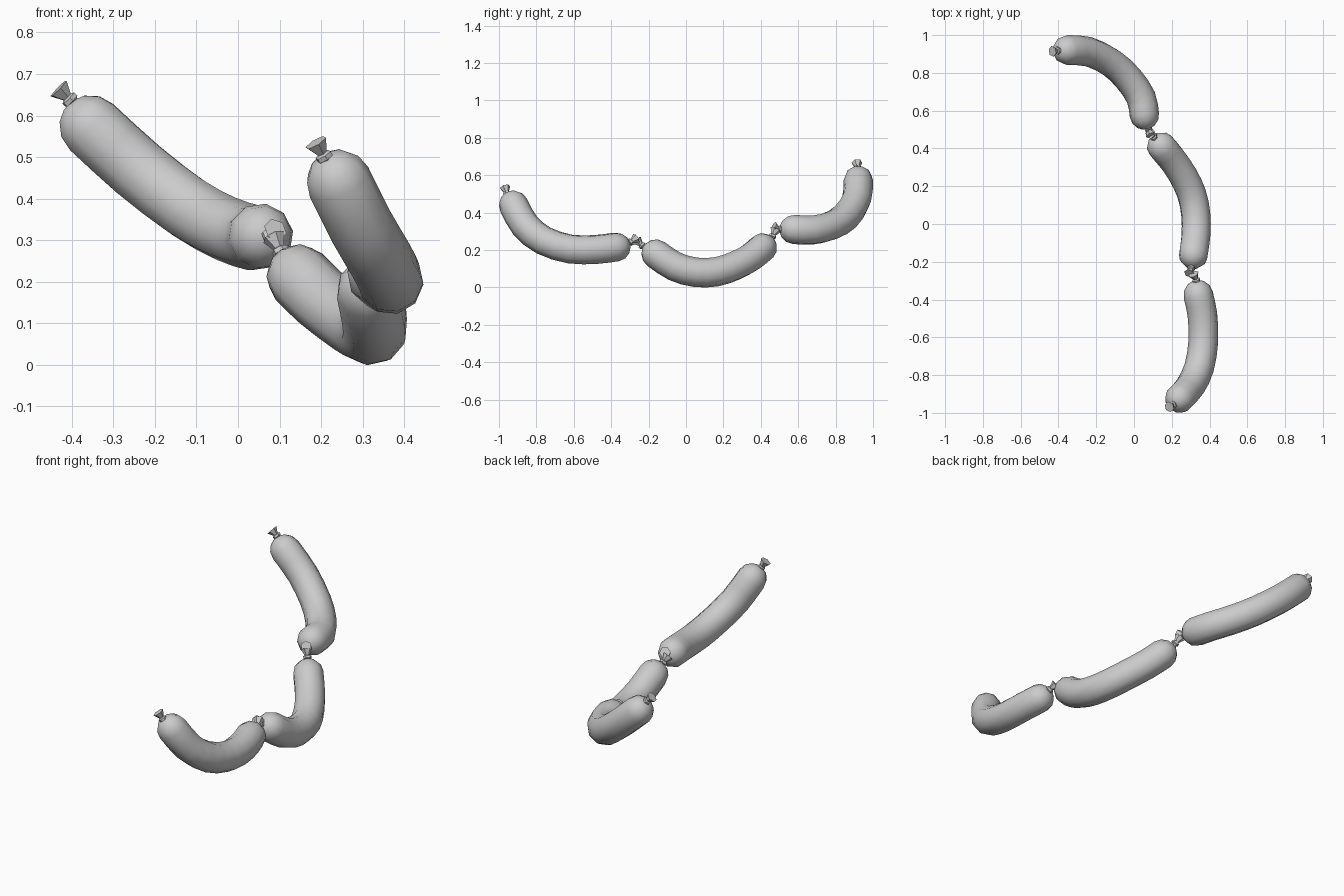
import bpy, bmesh, math
from mathutils import Vector, Quaternion

if "Cube" in bpy.data.objects:
    bpy.data.objects.remove(bpy.data.objects["Cube"])

R = 0.079      # sausage radius
SIDES = 10


def loft(name, rings, sides):
    """rings: list of (centre, direction, radius); capped tube with transported frames"""
    bm = bmesh.new()
    d0 = rings[0][1].normalized()
    side = d0.orthogonal().normalized()
    prev = None
    for c, d, r in rings:
        d = d.normalized()
        side = (d0.rotation_difference(d) @ side).normalized()
        d0 = d
        up = d.cross(side)
        ring = [bm.verts.new(c + r * (math.cos(a) * side + math.sin(a) * up))
                for a in (2 * math.pi * i / sides for i in range(sides))]
        if prev:
            for i in range(sides):
                j = (i + 1) % sides
                bm.faces.new((prev[i], prev[j], ring[j], ring[i]))
        else:
            bm.faces.new(ring[::-1])
        prev = ring
    bm.faces.new(prev)
    bmesh.ops.recalc_face_normals(bm, faces=bm.faces)
    me = bpy.data.meshes.new(name)
    bm.to_mesh(me)
    bm.free()
    ob = bpy.data.objects.new(name, me)
    bpy.context.collection.objects.link(ob)
    return ob


def smooth_path(pts, per=2):
    """Catmull-Rom resampling"""
    p = [2 * pts[0] - pts[1]] + pts + [2 * pts[-1] - pts[-2]]
    out = []
    for k in range(1, len(p) - 2):
        a, b, c, d = p[k - 1:k + 3]
        for s in range(per):
            t = s / per
            out.append(0.5 * (2 * b + (c - a) * t + (2 * a - 5 * b + 4 * c - d) * t * t
                              + (3 * b - a - 3 * c + d) * t ** 3))
    return out + [pts[-1]]


def sausage(name, pts):
    path = smooth_path([Vector(p) for p in pts])
    n = len(path)
    dirs = [path[min(i + 1, n - 1)] - path[max(i - 1, 0)] for i in range(n)]
    dirs = [d.normalized() for d in dirs]
    caps = [math.radians(a) for a in (78, 55, 28)]
    rings = [(path[0] - dirs[0] * R * math.sin(a), dirs[0], R * math.cos(a)) for a in caps]
    rings += [(p, d, R) for p, d in zip(path, dirs)]
    rings += [(path[-1] + dirs[-1] * R * math.sin(a), dirs[-1], R * math.cos(a))
              for a in reversed(caps)]
    ob = loft(name, rings, SIDES)
    for f in ob.data.polygons:
        f.use_smooth = True


def tie(name, a, b):
    """twisted casing end: knot collar, narrow neck and flared tip"""
    a, b = Vector(a), Vector(b)
    d = b - a
    prof = [(-0.3, 0.016), (0.0, 0.016), (0.08, 0.021), (0.3, 0.021), (0.38, 0.013), (1.0, 0.029)]
    loft(name, [(a + d * t, d, r) for t, r in prof], 6)


# Three links, front to back
sausage("front_sausage", [(0.243, -0.922, 0.44), (0.298, -0.86, 0.33), (0.345, -0.76, 0.25),
                          (0.367, -0.62, 0.205), (0.362, -0.48, 0.203), (0.34, -0.375, 0.216)])
sausage("middle_sausage", [(0.315, -0.16, 0.178), (0.328, -0.06, 0.112), (0.327, 0.05, 0.081),
                           (0.305, 0.16, 0.083), (0.258, 0.26, 0.115), (0.2, 0.345, 0.16),
                           (0.147, 0.408, 0.212)])
sausage("back_sausage", [(0.055, 0.578, 0.31), (0.037, 0.67, 0.306), (-0.03, 0.77, 0.328),
                         (-0.12, 0.853, 0.378), (-0.24, 0.912, 0.47), (-0.352, 0.921, 0.572)])

# Casing ties at both ends of every link
tie("front_end_tie", (0.212, -0.955, 0.493), (0.187, -0.968, 0.535))
tie("front_back_tie", (0.333, -0.305, 0.237), (0.315, -0.265, 0.262))
tie("middle_front_tie", (0.305, -0.228, 0.217), (0.293, -0.262, 0.25))
tie("middle_back_tie", (0.107, 0.458, 0.265), (0.086, 0.478, 0.308))
tie("back_front_tie", (0.075, 0.506, 0.308), (0.09, 0.47, 0.325))
tie("back_end_tie", (-0.398, 0.919, 0.632), (-0.432, 0.914, 0.665))
